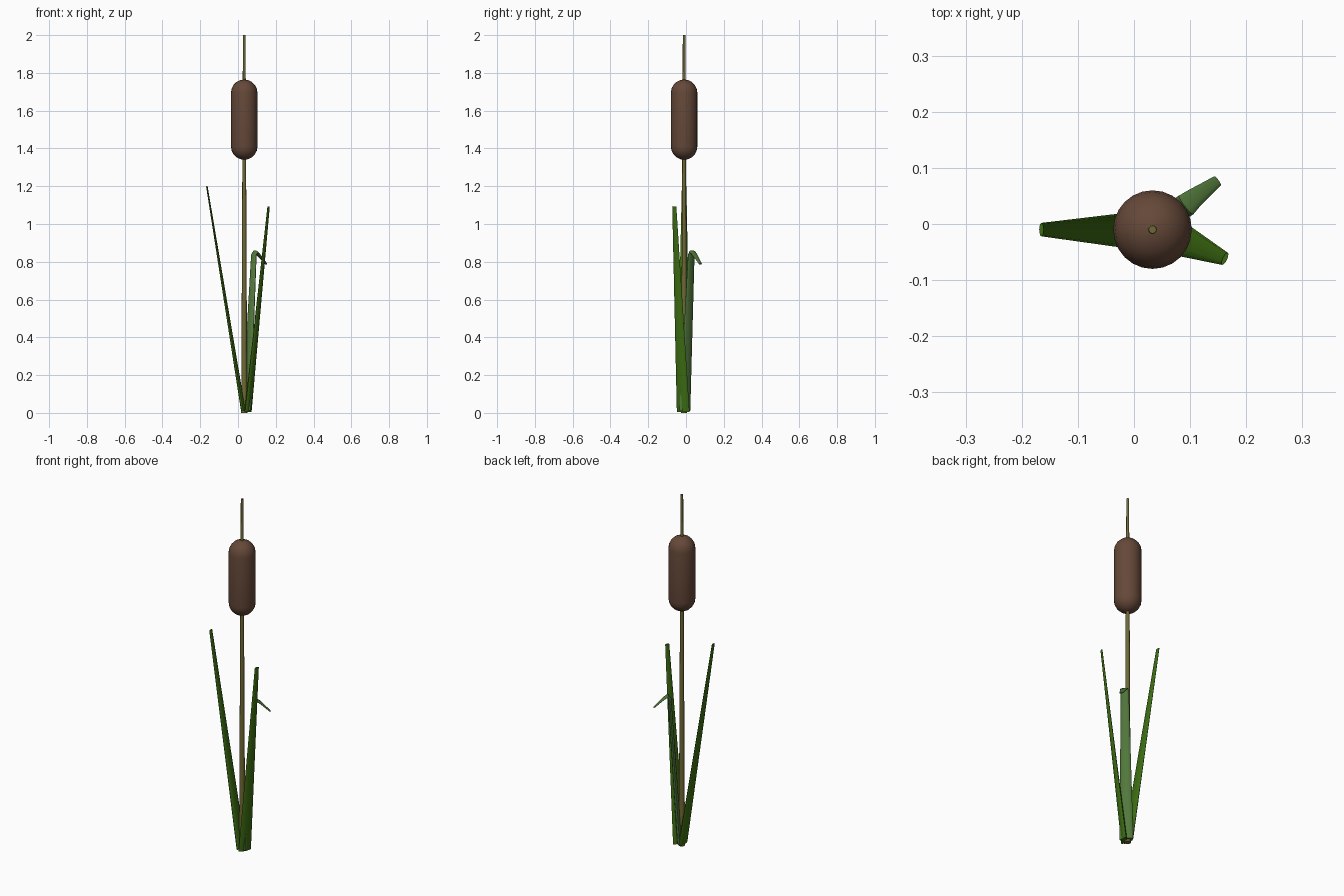
import bpy, bmesh, math
from mathutils import Vector

if "Cube" in bpy.data.objects:
    bpy.data.objects.remove(bpy.data.objects["Cube"])


def material(name, rgb):
    m = bpy.data.materials.new(name)
    m.diffuse_color = (*rgb, 1)
    m.use_nodes = True
    m.node_tree.nodes["Principled BSDF"].inputs["Base Color"].default_value = m.diffuse_color
    return m


def loft(name, sections, side_dir, mat, sides):
    """Skin elliptical rings along a path: (centre, normal, half width, half thickness)."""
    bm = bmesh.new()
    rings = []
    for centre, normal, w, t in sections:
        n = Vector(normal).normalized()
        u = Vector(side_dir)
        u = (u - n * u.dot(n)).normalized()
        v = n.cross(u)
        rings.append([bm.verts.new(Vector(centre)
                                   + u * w * math.cos(2 * math.pi * i / sides)
                                   + v * t * math.sin(2 * math.pi * i / sides))
                      for i in range(sides)])
    for a, b in zip(rings, rings[1:]):
        for i in range(sides):
            j = (i + 1) % sides
            bm.faces.new((a[i], a[j], b[j], b[i]))
    bm.faces.new(rings[0][::-1])
    bm.faces.new(rings[-1])
    bmesh.ops.recalc_face_normals(bm, faces=bm.faces)
    me = bpy.data.meshes.new(name)
    bm.to_mesh(me)
    bm.free()
    ob = bpy.data.objects.new(name, me)
    bpy.context.collection.objects.link(ob)
    me.materials.append(mat)
    bpy.ops.object.select_all(action='DESELECT')
    ob.select_set(True)
    bpy.context.view_layer.objects.active = ob
    bpy.ops.object.shade_smooth_by_angle(angle=math.radians(50))
    return ob


def leaf(name, base, tip, side_dir, mat, w0=0.037, w1=0.012, t0=0.012, t1=0.004):
    axis = Vector(tip) - Vector(base)
    return loft(name, [(base, axis, w0, t0), (tip, axis, w1, t1)], side_dir, mat, 12)


stem_green = material("stem_olive", (0.16, 0.14, 0.035))
brown = material("seed_brown", (0.13, 0.065, 0.04))
green = material("leaf_green", (0.045, 0.15, 0.006))
pale = material("leaf_pale_green", (0.085, 0.19, 0.045))

X, Y = 0.033, -0.01
UP = (0, 0, 1)

# Tapered stem
loft("stem", [((X, Y, 0), UP, 0.016, 0.016), ((X, Y, 2), UP, 0.007, 0.007)],
     (1, 0, 0), stem_green, 12)

# Capsule seed head
R, LOW, HIGH = 0.07, 1.34, 1.765
angles = [math.radians(a) for a in (3, 18, 36, 54, 72, 90)]
profile = [(R * math.sin(a), LOW + R - R * math.cos(a)) for a in angles]
profile += [(R * math.sin(a), HIGH - R + R * math.cos(a)) for a in reversed(angles)]
loft("seed_head", [((X, Y, z), UP, r, r) for r, z in profile], (1, 0, 0), brown, 24)

# Two straight leaves
leaf("left_leaf", (0.028, -0.012, 0.012), (-0.165, -0.01, 1.2), (0, 1, 0), green)
leaf("right_leaf", (0.053, -0.015, 0.006), (0.162, -0.062, 1.093), (0.42, 0.9, 0), green)

# Leaf folded over near its tip
loft("bent_leaf", [
    ((0.045, -0.006, 0.012), (0.04, 0.035, 0.83), 0.036, 0.012),
    ((0.084, 0.028, 0.838), (0.05, 0.04, 0.83), 0.021, 0.009),
    ((0.093, 0.034, 0.852), (0.6, 0.46, 0.3), 0.021, 0.009),
    ((0.106, 0.045, 0.840), (0.06, 0.045, -0.07), 0.018, 0.005),
    ((0.149, 0.077, 0.788), (0.06, 0.045, -0.07), 0.010, 0.003),
], (-0.6, 0.8, 0), pale, 12)
